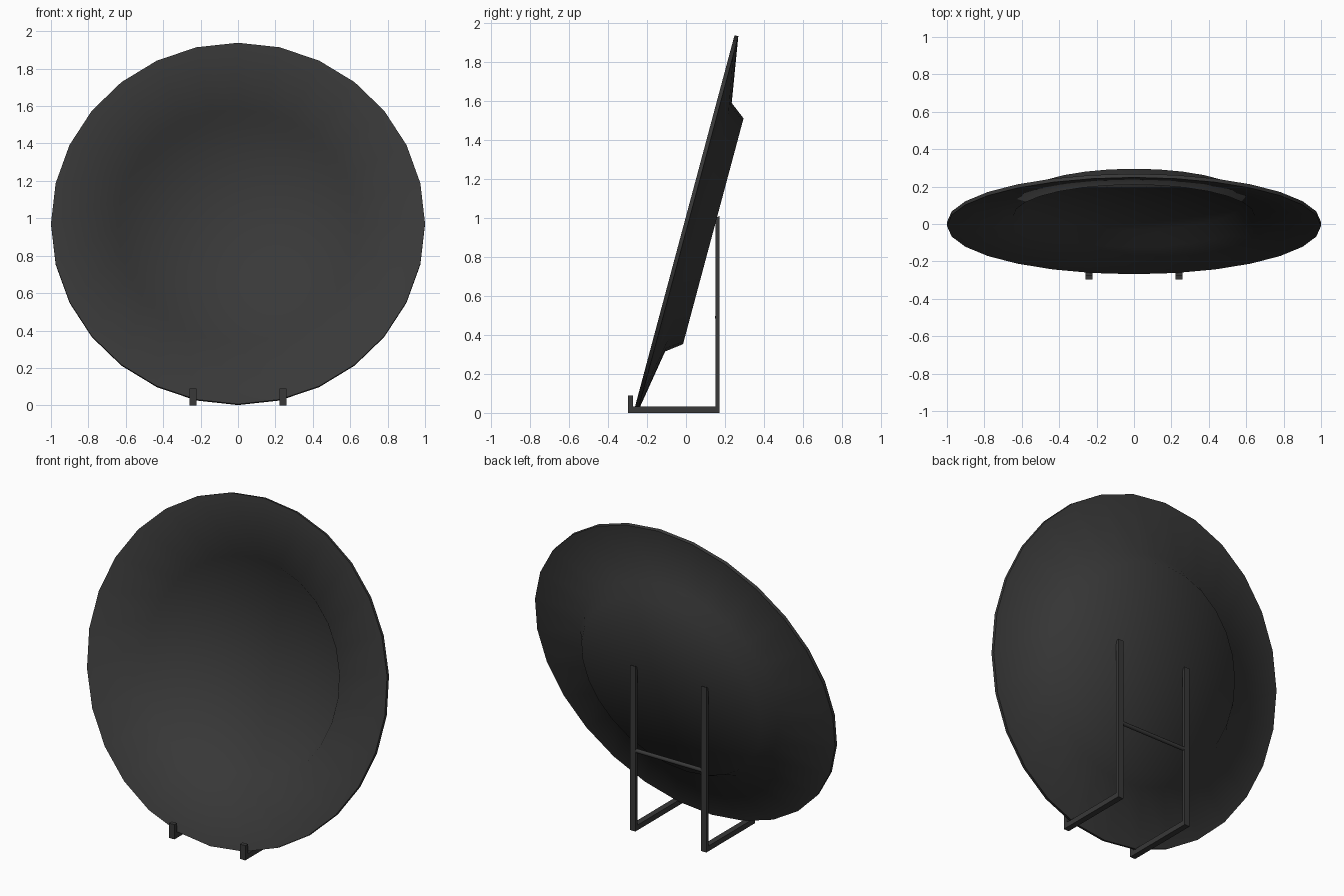
import bpy, bmesh, math
from mathutils import Vector

if "Cube" in bpy.data.objects:
    bpy.data.objects.remove(bpy.data.objects["Cube"])

dark = bpy.data.materials.new("dark_grey")
dark.diffuse_color = (0.04, 0.04, 0.04, 1)
dark.use_nodes = True
dark.node_tree.nodes["Principled BSDF"].inputs["Base Color"].default_value = dark.diffuse_color


def finish(name, bm, angle=None):
    bmesh.ops.recalc_face_normals(bm, faces=bm.faces)
    me = bpy.data.meshes.new(name)
    bm.to_mesh(me)
    bm.free()
    ob = bpy.data.objects.new(name, me)
    bpy.context.collection.objects.link(ob)
    me.materials.append(dark)
    if angle:
        bpy.ops.object.select_all(action='DESELECT')
        ob.select_set(True)
        bpy.context.view_layer.objects.active = ob
        bpy.ops.object.shade_smooth_by_angle(angle=math.radians(angle))
    return ob


# plate: lathed profile (radius, height), 28 sides, face towards local +z
profile = [(0, -0.125), (0.59, -0.125), (0.645, -0.045), (1.0, 0.01),
           (1.0, -0.01), (0.66, -0.066), (0.6, -0.145), (0, -0.145)]
bm = bmesh.new()
verts = [bm.verts.new((r, 0, z)) for r, z in profile]
edges = [bm.edges.new(pair) for pair in zip(verts, verts[1:])]
bmesh.ops.spin(bm, geom=verts + edges, cent=(0, 0, 0), axis=(0, 0, 1),
               angle=math.tau, steps=28, use_duplicate=False)
bmesh.ops.remove_doubles(bm, verts=bm.verts, dist=1e-4)
plate = finish("plate", bm, 65)
plate.rotation_euler.x = math.radians(75)
plate.location = (0, 0, 0.97)

# stand sides: L-shaped bar outline (y, z) with a short front lip
outline = [(-0.298, 0), (0.172, 0), (0.172, 1.01), (0.152, 1.0), (0.152, 0.032),
           (-0.272, 0.032), (-0.272, 0.09), (-0.298, 0.09)]
for side, label in ((-1, "left"), (1, "right")):
    bm = bmesh.new()
    face = bm.faces.new([bm.verts.new((side * 0.24 - 0.018, y, z)) for y, z in outline])
    ext = bmesh.ops.extrude_face_region(bm, geom=[face])
    bmesh.ops.translate(bm, vec=Vector((0.036, 0, 0)),
                        verts=[v for v in ext["geom"] if isinstance(v, bmesh.types.BMVert)])
    finish(label + "_stand_side", bm)

# round cross bar between the rear posts
bm = bmesh.new()
bmesh.ops.create_cone(bm, cap_ends=True, segments=12, radius1=0.012, radius2=0.012, depth=0.47)
bar = finish("cross_bar", bm, 40)
bar.rotation_euler.y = math.pi / 2
bar.location = (0, 0.16, 0.49)
